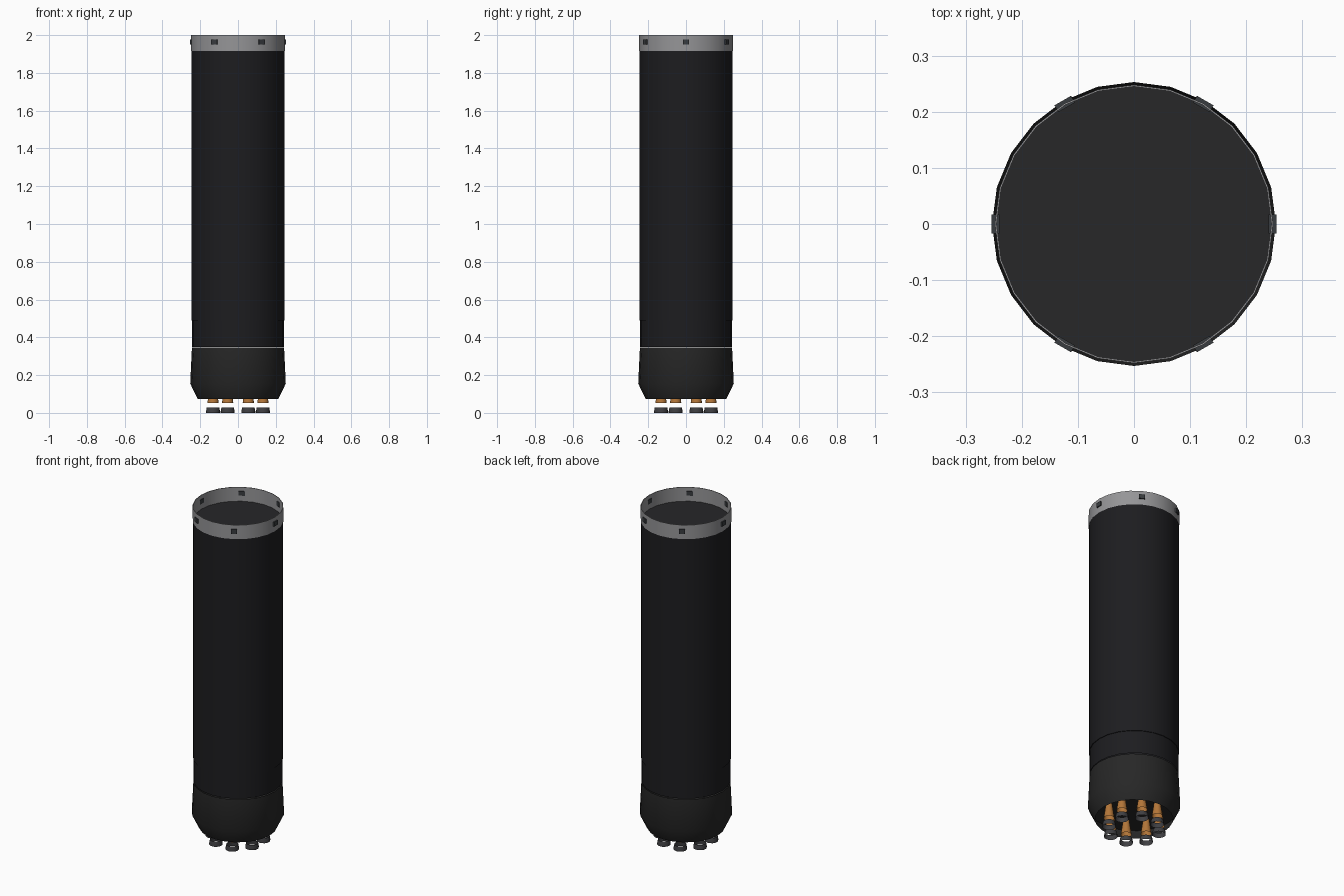
import bpy, bmesh, math
from mathutils import Matrix

if "Cube" in bpy.data.objects:
    bpy.data.objects.remove(bpy.data.objects["Cube"])


def material(name, rgb):
    m = bpy.data.materials.new(name)
    m.diffuse_color = (*rgb, 1)
    m.use_nodes = True
    m.node_tree.nodes["Principled BSDF"].inputs["Base Color"].default_value = m.diffuse_color
    return m


CARBON = material("carbon", (0.012, 0.012, 0.014))
SKIRT = material("skirt_black", (0.02, 0.02, 0.02))
PLATE = material("plate_dark", (0.02, 0.02, 0.022))
METAL = material("ring_grey", (0.3, 0.3, 0.31))
LATCH = material("latch_dark", (0.04, 0.045, 0.05))
COPPER = material("copper", (0.45, 0.18, 0.04))
NOZZLE = material("nozzle_dark", (0.05, 0.05, 0.055))


def lathe(name, profile, mat, sides=24, loc=(0, 0)):
    """Revolve (radius, z) points around z; a zero radius closes the end."""
    bm = bmesh.new()
    verts = [bm.verts.new((r, 0, z)) for r, z in profile]
    edges = [bm.edges.new(p) for p in zip(verts, verts[1:])]
    bmesh.ops.spin(bm, geom=verts + edges, axis=(0, 0, 1), cent=(0, 0, 0),
                   angle=2 * math.pi, steps=sides)
    bmesh.ops.remove_doubles(bm, verts=bm.verts, dist=1e-5)
    bmesh.ops.recalc_face_normals(bm, faces=bm.faces)
    return finish(name, bm, mat, (loc[0], loc[1], 0))


def finish(name, bm, mat, loc=(0, 0, 0)):
    me = bpy.data.meshes.new(name)
    bm.to_mesh(me)
    bm.free()
    me.materials.append(mat)
    ob = bpy.data.objects.new(name, me)
    ob.location = loc
    bpy.context.collection.objects.link(ob)
    bpy.ops.object.select_all(action='DESELECT')
    bpy.context.view_layer.objects.active = ob
    ob.select_set(True)
    bpy.ops.object.shade_smooth_by_angle(angle=math.radians(30))
    return ob


# long tank tube, with a slight step near the skirt
lathe("tank_body", [(0.243, 0.35), (0.243, 0.49), (0.247, 0.49), (0.247, 1.915)], CARBON)
# flared engine skirt, open at the bottom
lathe("engine_skirt", [(0.244, 0.345), (0.253, 0.155), (0.213, 0.073)], SKIRT)
# bulkheads: one under the top ring, one above the engines
lathe("top_bulkhead", [(0, 1.915), (0.246, 1.915)], PLATE)
lathe("thrust_plate", [(0, 0.14), (0.245, 0.14)], SKIRT)
# open ring at the top
lathe("top_ring", [(0.248, 1.915), (0.248, 2.0), (0.245, 2.0), (0.245, 1.915)], METAL)

# six latches through the ring
for i in range(6):
    bm = bmesh.new()
    bmesh.ops.create_cube(bm, size=1, matrix=Matrix.Rotation(i * math.pi / 3, 4, 'Z')
                          @ Matrix.Translation((0.247, 0, 1.963))
                          @ Matrix.Diagonal((0.014, 0.034, 0.026, 1)))
    finish(f"ring_latch_{i + 1}", bm, LATCH)

# circle of eight engines: copper bell and separate dark exit ring
for i in range(8):
    a = math.radians(22.5 + 45 * i)
    p = (0.143 * math.cos(a), 0.143 * math.sin(a))
    lathe(f"engine_bell_{i + 1}",
          [(0.018, 0.14), (0.021, 0.115), (0.026, 0.08), (0.030, 0.053)], COPPER, 16, p)
    lathe(f"nozzle_exit_{i + 1}",
          [(0.033, 0.029), (0.037, 0.008), (0.037, 0.0)], NOZZLE, 16, p)
